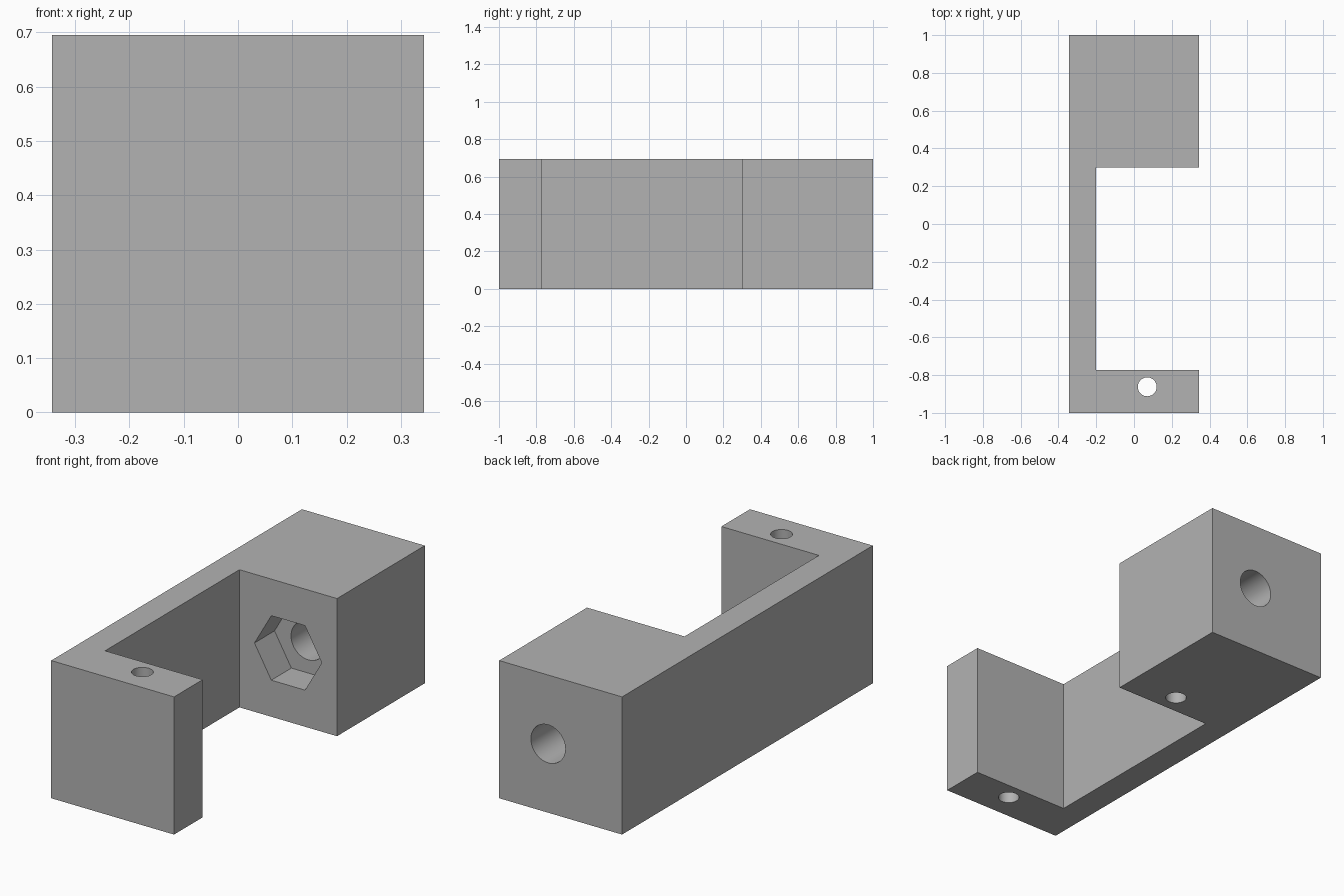
import bpy, bmesh
from math import sin, cos, tau
from mathutils import Vector

default = bpy.data.objects.get("Cube")
if default:
    bpy.data.objects.remove(default, do_unlink=True)

grey = bpy.data.materials.new("plain grey")
grey.use_nodes = True
grey.diffuse_color = (0.45, 0.45, 0.45, 1)
grey.node_tree.nodes["Principled BSDF"].inputs["Base Color"].default_value = grey.diffuse_color

HEIGHT = 0.695
HALF = 0.343       # half the width
HOLE_X = 0.07      # all holes share this centre line
MID_Z = HEIGHT / 2


def prism(name, outline, sweep):
    """Closed solid made by sweeping a flat outline along a vector."""
    bm = bmesh.new()
    face = bm.faces.new([bm.verts.new(p) for p in outline])
    swept = bmesh.ops.extrude_face_region(bm, geom=[face])["geom"]
    moved = [g for g in swept if isinstance(g, bmesh.types.BMVert)]
    bmesh.ops.translate(bm, verts=moved, vec=Vector(sweep))
    bmesh.ops.recalc_face_normals(bm, faces=bm.faces)
    mesh = bpy.data.meshes.new(name)
    bm.to_mesh(mesh)
    bm.free()
    mesh.materials.append(grey)
    obj = bpy.data.objects.new(name, mesh)
    bpy.context.collection.objects.link(obj)
    return obj


def ring(centre, radius, sides, across):
    """Regular outline in the plane of x and the given direction."""
    return [Vector(centre) + radius * (cos(tau * i / sides) * Vector((1, 0, 0))
            + sin(tau * i / sides) * Vector(across)) for i in range(sides)]


Y, Z = (0, 1, 0), (0, 0, 1)

# C-shaped bracket: thick block at the back, thin arm at the front, side wall
profile = [(-HALF, -1), (HALF, -1), (HALF, -0.772), (-0.202, -0.772),
           (-0.202, 0.3), (HALF, 0.3), (HALF, 1), (-HALF, 1)]
bracket = prism("bracket", [(x, y, 0) for x, y in profile], (0, 0, HEIGHT))

# Nut pocket, bolt bore behind it, arm hole and blind hole under the block
cutters = [
    prism("bolt_bore", ring((HOLE_X, 0.4, MID_Z), 0.096, 64, Z), (0, 0.7, 0)),
    prism("nut_pocket", ring((HOLE_X, 0.2, MID_Z), 0.188, 6, Z), (0, 0.26, 0)),
    prism("arm_hole", ring((HOLE_X, -0.862, -0.1), 0.05, 48, Y), (0, 0, HEIGHT + 0.2)),
    prism("blind_hole", ring((HOLE_X, 0.4, -0.1), 0.05, 48, Y), (0, 0, 0.24)),
]

bpy.ops.object.select_all(action="DESELECT")
bracket.select_set(True)
bpy.context.view_layer.objects.active = bracket
for cutter in cutters:
    cutter.hide_render = True
    cut = bracket.modifiers.new(cutter.name, "BOOLEAN")
    cut.operation = "DIFFERENCE"
    cut.solver = "EXACT"
    cut.object = cutter
    bpy.ops.object.modifier_apply(modifier=cut.name)
    bpy.data.objects.remove(cutter, do_unlink=True)

# Round bores smooth, every corner crisp
bracket.select_set(True)
bpy.ops.object.shade_smooth_by_angle(angle=0.5)
